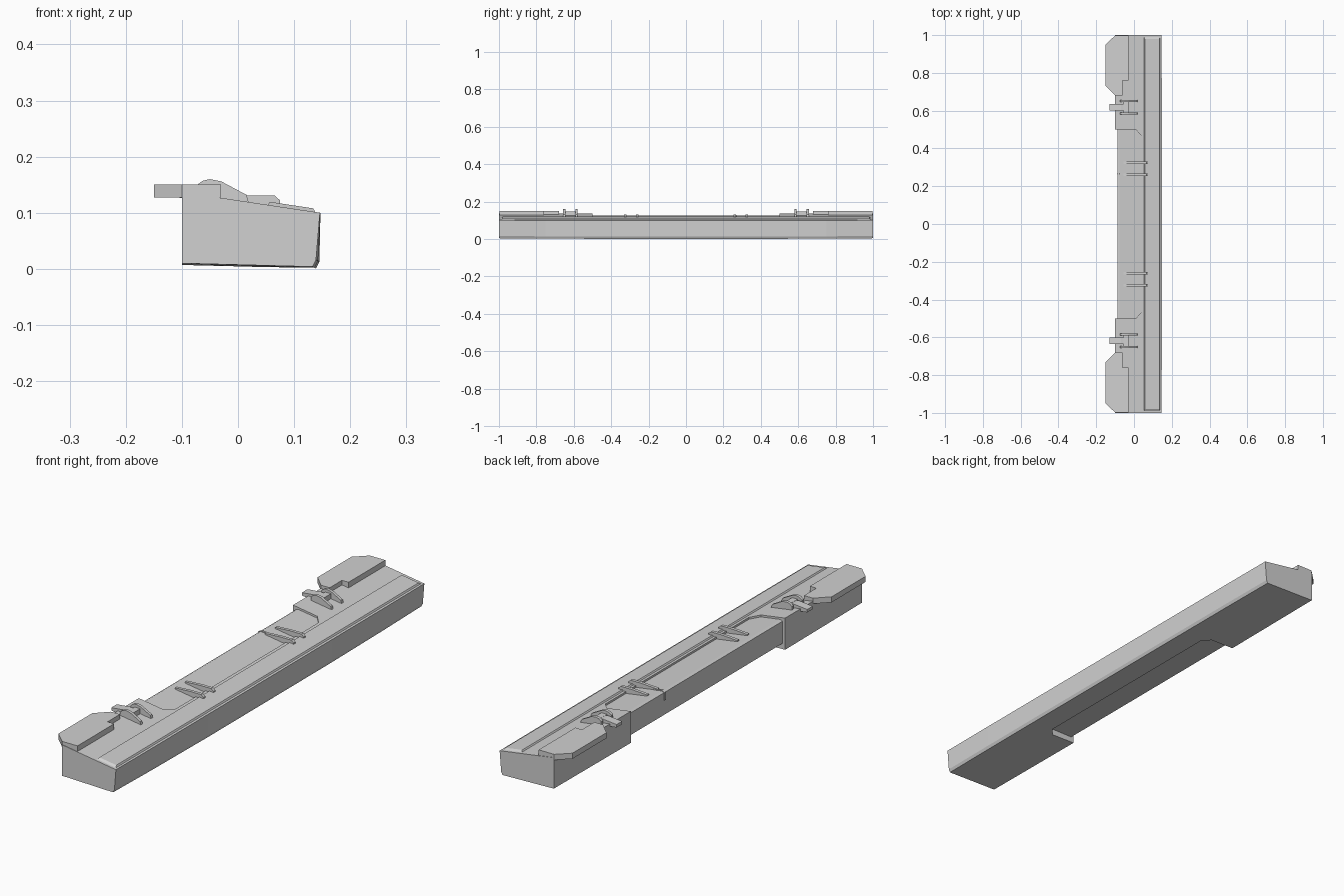
import bpy
import bmesh

cube = bpy.data.objects.get("Cube")
if cube:
    bpy.data.objects.remove(cube, do_unlink=True)

grey = bpy.data.materials.new("plain grey")
grey.use_nodes = True
colour = (0.64, 0.64, 0.64, 1)
grey.diffuse_color = colour
grey.node_tree.nodes["Principled BSDF"].inputs["Base Color"].default_value = colour


def deck(x):
    """Height of the sloping top."""
    return 0.122 - 0.15 * x


def loft(name, *rings):
    """Closed solid through matching outlines."""
    bm = bmesh.new()
    loops = [[bm.verts.new(p) for p in ring] for ring in rings]
    bm.faces.new(loops[0][::-1])
    bm.faces.new(loops[-1])
    for low, high in zip(loops, loops[1:]):
        for i in range(len(low)):
            j = (i + 1) % len(low)
            bm.faces.new((low[i], low[j], high[j], high[i]))
    bmesh.ops.recalc_face_normals(bm, faces=bm.faces)
    mesh = bpy.data.meshes.new(name)
    bm.to_mesh(mesh)
    bm.free()
    mesh.materials.append(grey)
    obj = bpy.data.objects.new(name, mesh)
    bpy.context.collection.objects.link(obj)
    return obj


def slab(name, plan, low, high):
    """Plan outline raised between two height rules."""
    return loft(name, [(x, y, low(x)) for x, y in plan],
                [(x, y, high(x)) for x, y in plan])


def rib(name, profile, y, width):
    """Side profile extruded along the length."""
    return loft(name, [(x, y - width / 2, z) for x, z in profile],
                [(x, y + width / 2, z) for x, z in profile])


def box(x0, x1, y0, y1):
    return [(x0, y0), (x1, y0), (x1, y1), (x0, y1)]


# Main body: notched along one edge, bowed outwards along the other
half = [(0.147, 0.4), (0.147, 0.75), (0.146, 1), (-0.1, 1), (-0.1, 0.5),
        (0.01, 0.5), (0.04, 0.465)]
outline = half + [(x, -y) for x, y in reversed(half)]


def body_ring(inset, rise):
    """Lower outline of the body, lifted and drawn in towards the ends."""
    return [(x - (inset + 0.006 * y * y if x > 0.1 else 0), y,
             0.0035 - 0.025 * x + 0.004 * y * y + rise) for x, y in outline]


loft("body", body_ring(0.007, 0), body_ring(0.001, 0.012),
     [(x, y, deck(x)) for x, y in outline])

# Shelf filling the upper part of the notch, with a bevelled lip
panel = [(-0.076, -0.505), (0.015, -0.505), (0.046, -0.465),
         (0.046, 0.465), (0.015, 0.505), (-0.076, 0.505)]
slab("middle_shelf", panel, lambda x: 0.03, lambda x: deck(x) - 0.008)
lip = [(-0.088, 0.03), (-0.07, 0.03), (-0.07, deck(-0.07) - 0.008),
       (-0.078, deck(-0.078) - 0.008), (-0.088, 0.121)]
rib("shelf_lip", lip, 0, 1.01)

# Raised strip along the low edge, bevelled at its ends
loft("edge_strip",
     [(x, y, deck(x) - 0.002) for x, y in box(0.052, 0.139, -0.992, 0.992)],
     [(x, y, deck(x) + 0.006) for x, y in box(0.057, 0.134, -0.98, 0.98)])

plate = [(-0.15, 0.95), (-0.1, 0.998), (-0.03, 0.998), (-0.03, 0.76),
         (-0.06, 0.76), (-0.06, 0.68), (-0.1, 0.68), (-0.15, 0.73)]
fin = [(-0.075, 0.128), (-0.075, 0.148), (-0.063, 0.157), (-0.05, 0.16),
       (-0.03, 0.156), (0.015, 0.132), (0.02, 0.115)]
lever = [(-0.13, 0.13), (-0.13, 0.142), (-0.07, 0.148), (-0.05, 0.146), (-0.05, 0.12)]
clasp = [(-0.055, 0.11), (-0.055, 0.127), (0.015, 0.131), (0.065, 0.131),
         (0.075, 0.122), (0.075, 0.105)]

for side, s in (("back", 1), ("front", -1)):
    # Overhanging end plate
    slab(side + "_end_plate", [(x, s * y) for x, y in plate],
         lambda x: 0.127, lambda x: 0.15)
    # Latch made of a lever, two fins and a cross bar
    rib(side + "_latch_lever", lever, s * 0.618, 0.036)
    for part, y in (("inner", 0.585), ("outer", 0.651)):
        rib(side + "_latch_fin_" + part, fin, s * y, 0.012)
    slab(side + "_latch_bar", box(-0.055, -0.03, s * 0.618 - 0.033, s * 0.618 + 0.033),
         lambda x: 0.12, lambda x: 0.147)
    # Pair of narrow clasps across the shelf
    for part, y in (("inner", 0.26), ("outer", 0.325)):
        rib(side + "_clasp_" + part, clasp, s * y, 0.013)

# Thin strap wrapping over the shelf edge
strap = [(-0.091, 0.09), (-0.091, 0.122), (-0.078, 0.129), (-0.04, 0.124), (-0.04, 0.09)]
rib("shelf_strap", strap, 0.265, 0.008)
